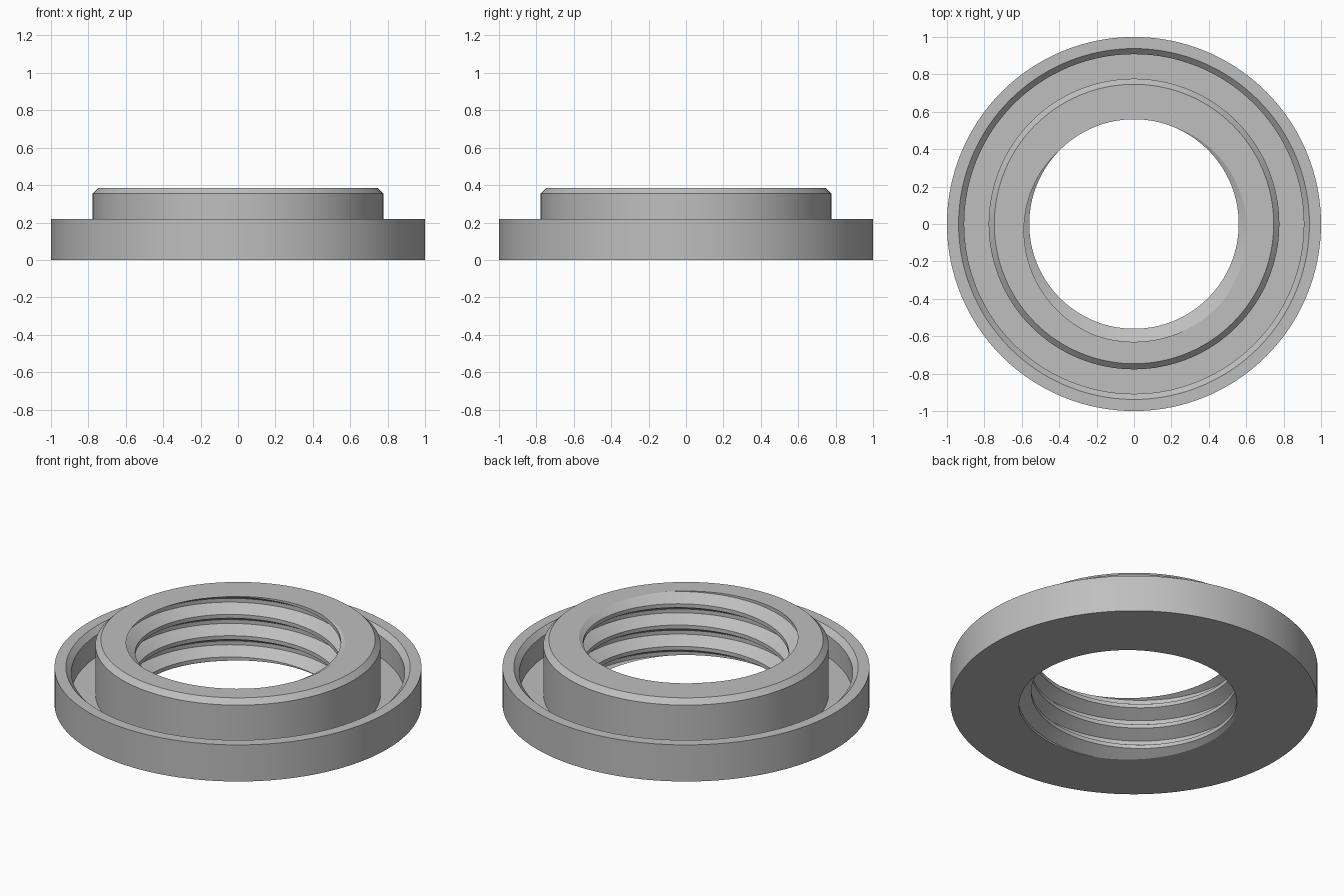
import bpy
import bmesh
import math

cube = bpy.data.objects.get("Cube")
if cube:
    bpy.data.objects.remove(cube, do_unlink=True)

SEGMENTS = 128
HEIGHT = 0.385
PITCH = 0.128
CREST, ROOT = 0.56, 0.63

# Outer section: flange, chamfered groove and chamfered collar
OUTER_PROFILE = [(1.0, 0.0), (1.0, 0.22), (0.938, 0.22), (0.908, 0.19),
                 (0.908, 0.06), (0.777, 0.06), (0.777, 0.355), (0.747, HEIGHT)]
# Thread section: fraction of one pitch, radius
THREAD_PROFILE = [(0.0, CREST), (0.32, ROOT), (0.5, ROOT), (0.82, CREST)]


def polar(radius, angle, z):
    return (radius * math.cos(angle), radius * math.sin(angle), z)


def skin(bm, columns):
    """Join neighbouring columns of points with quads."""
    verts = [[bm.verts.new(p) for p in column] for column in columns]
    for a, b in zip(verts, verts[1:]):
        for i in range(len(a) - 1):
            bm.faces.new((a[i], b[i], b[i + 1], a[i + 1]))


def cap(bm, z):
    """Fill the flat ring between the bore and the outer wall at one height."""
    edges = [e for e in bm.edges if e.is_boundary
             and all(abs(v.co.z - z) < 1e-4 for v in e.verts)]
    bmesh.ops.triangle_fill(bm, edges=edges, use_beauty=True, normal=(0, 0, 1))


bm = bmesh.new()

# Helical bore, made too long and trimmed level at both ends
columns = []
for i in range(SEGMENTS + 1):
    turn = i / SEGMENTS
    angle = math.radians(135) + turn * math.tau
    columns.append([polar(r, angle, HEIGHT - PITCH * (k + u - turn))
                    for k in range(-1, 6) for u, r in THREAD_PROFILE])
skin(bm, columns)
bmesh.ops.remove_doubles(bm, verts=bm.verts[:], dist=1e-5)
for z, direction in ((0, -1), (HEIGHT, 1)):
    bmesh.ops.bisect_plane(bm, geom=bm.verts[:] + bm.edges[:] + bm.faces[:],
                           plane_co=(0, 0, z), plane_no=(0, 0, direction),
                           clear_outer=True)

# Turned outer wall
skin(bm, [[polar(r, math.tau * i / SEGMENTS, z) for r, z in OUTER_PROFILE]
          for i in range(SEGMENTS + 1)])
bmesh.ops.remove_doubles(bm, verts=bm.verts[:], dist=1e-5)

# Flat top and underside
cap(bm, 0)
cap(bm, HEIGHT)
bmesh.ops.recalc_face_normals(bm, faces=bm.faces[:])

mesh = bpy.data.meshes.new("threaded_ring")
bm.to_mesh(mesh)
bm.free()
ring = bpy.data.objects.new("threaded_ring", mesh)
bpy.context.collection.objects.link(ring)

# Single grey material
grey = bpy.data.materials.new("light_grey")
grey.use_nodes = True
color = (0.52, 0.52, 0.52, 1.0)
grey.diffuse_color = color
grey.node_tree.nodes["Principled BSDF"].inputs["Base Color"].default_value = color
mesh.materials.append(grey)

bpy.ops.object.select_all(action='DESELECT')
ring.select_set(True)
bpy.context.view_layer.objects.active = ring
bpy.ops.object.shade_smooth_by_angle(angle=math.radians(25))
